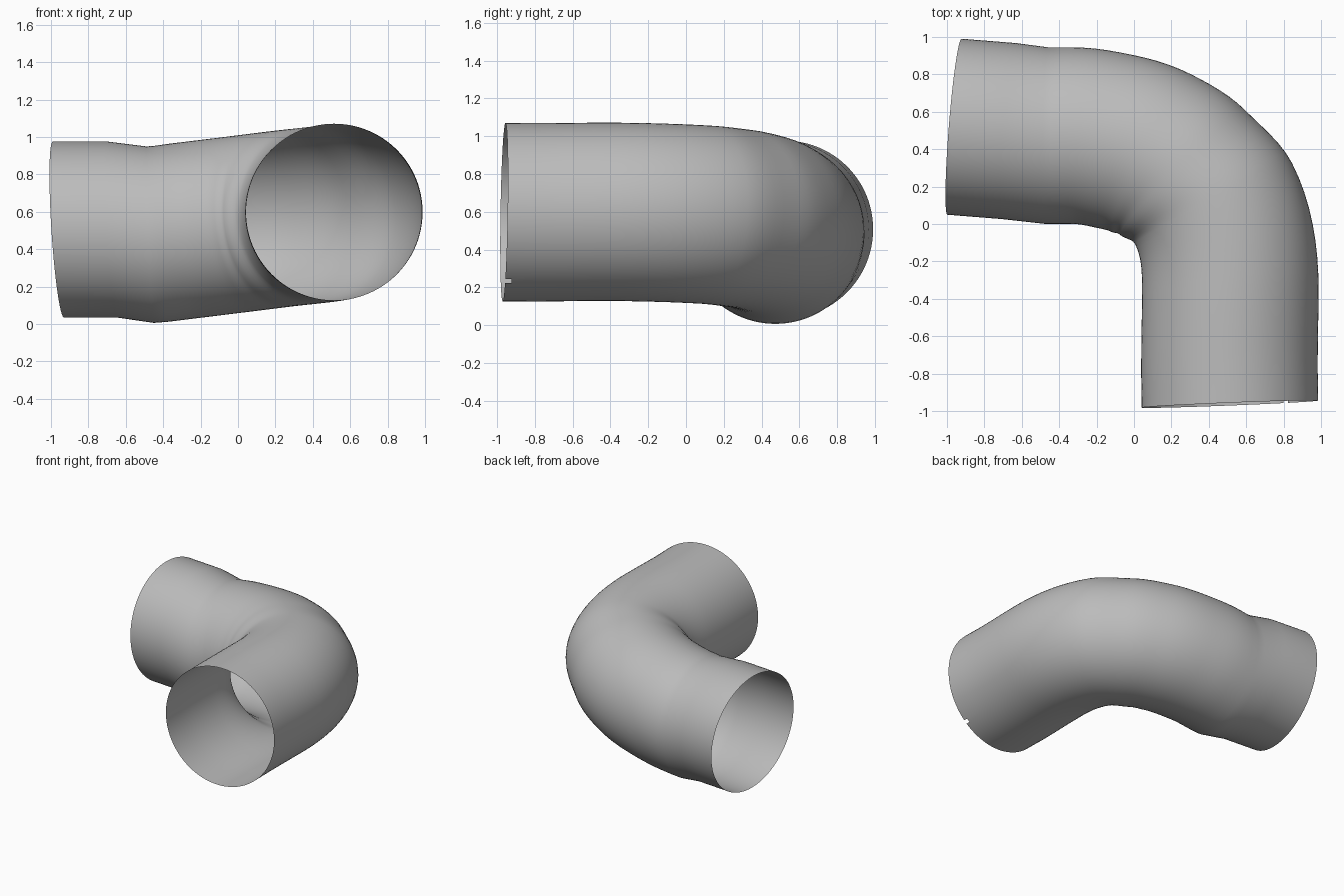
import bpy, bmesh, math
from mathutils import Vector
from mathutils.geometry import interpolate_bezier

cube = bpy.data.objects.get("Cube")
if cube:
    bpy.data.objects.remove(cube, do_unlink=True)

RADIUS = 0.472
SIDES = 96

grey = bpy.data.materials.new("plain grey")
grey.use_nodes = True
colour = (0.5, 0.5, 0.5, 1)
grey.diffuse_color = colour
grey.node_tree.nodes["Principled BSDF"].inputs["Base Color"].default_value = colour

# Stations along the pipe: centre, axis direction, steps to the next station
stations = [
    ((-0.96, 0.52, 0.505), (1, -0.08, 0.064), 1),
    ((-0.67, 0.497, 0.505), (1, -0.08, 0.064), 1),
    ((-0.47, 0.473, 0.478), (1, -0.02, 0.04), 3),
    ((-0.30, 0.472, 0.497), (1, -0.04, 0.12), 4),
    ((-0.095, 0.44, 0.522), (0.98, -0.20, 0.12), 5),
    ((0.09, 0.38, 0.545), (0.89, -0.45, 0.11), 6),
    ((0.26, 0.275, 0.566), (0.70, -0.71, 0.08), 6),
    ((0.425, 0.11, 0.584), (0.46, -0.89, 0.055), 8),
    ((0.515, -0.35, 0.599), (0, -1, 0.01), 4),
    ((0.513, -0.93, 0.598), (0.04, -1, 0.016), 1),
    ((0.513, -0.963, 0.598), (0.04, -1, 0.016), 0),
]


def add_ring(bm, centre, axis):
    axis = axis.normalized()
    side = axis.cross(Vector((0, 0, 1))).normalized()
    up = side.cross(axis)
    angles = [2 * math.pi * i / SIDES for i in range(SIDES)]
    return [bm.verts.new(centre + RADIUS * (side * math.cos(a) + up * math.sin(a)))
            for a in angles]


# Sweep the circular section through the stations
bm = bmesh.new()
rings = []
for (c0, a0, steps), (c1, a1, _) in zip(stations, stations[1:]):
    c0, a0, c1, a1 = map(Vector, (c0, a0, c1, a1))
    handle = (c1 - c0).length / 3
    path = interpolate_bezier(c0, c0 + a0.normalized() * handle,
                              c1 - a1.normalized() * handle, c1, steps + 1)
    for i in range(steps):
        centre = path[i] if steps > 1 else c0
        rings.append(add_ring(bm, centre, a0.lerp(a1, i / steps)))
rings.append(add_ring(bm, Vector(stations[-1][0]), Vector(stations[-1][1])))

# Walls, leaving a small notch in the lower left of the front rim
notch = round(SIDES * 0.133)
for k, (r0, r1) in enumerate(zip(rings, rings[1:])):
    for i in range(SIDES):
        j = (i + 1) % SIDES
        if k == len(rings) - 2 and i == SIDES // 2 + notch:
            continue
        bm.faces.new((r0[i], r0[j], r1[j], r1[i]))
bmesh.ops.recalc_face_normals(bm, faces=bm.faces)

mesh = bpy.data.meshes.new("elbow_pipe")
bm.to_mesh(mesh)
bm.free()
mesh.materials.append(grey)
pipe = bpy.data.objects.new("elbow_pipe", mesh)
bpy.context.collection.objects.link(pipe)
for polygon in mesh.polygons:
    polygon.use_smooth = True
